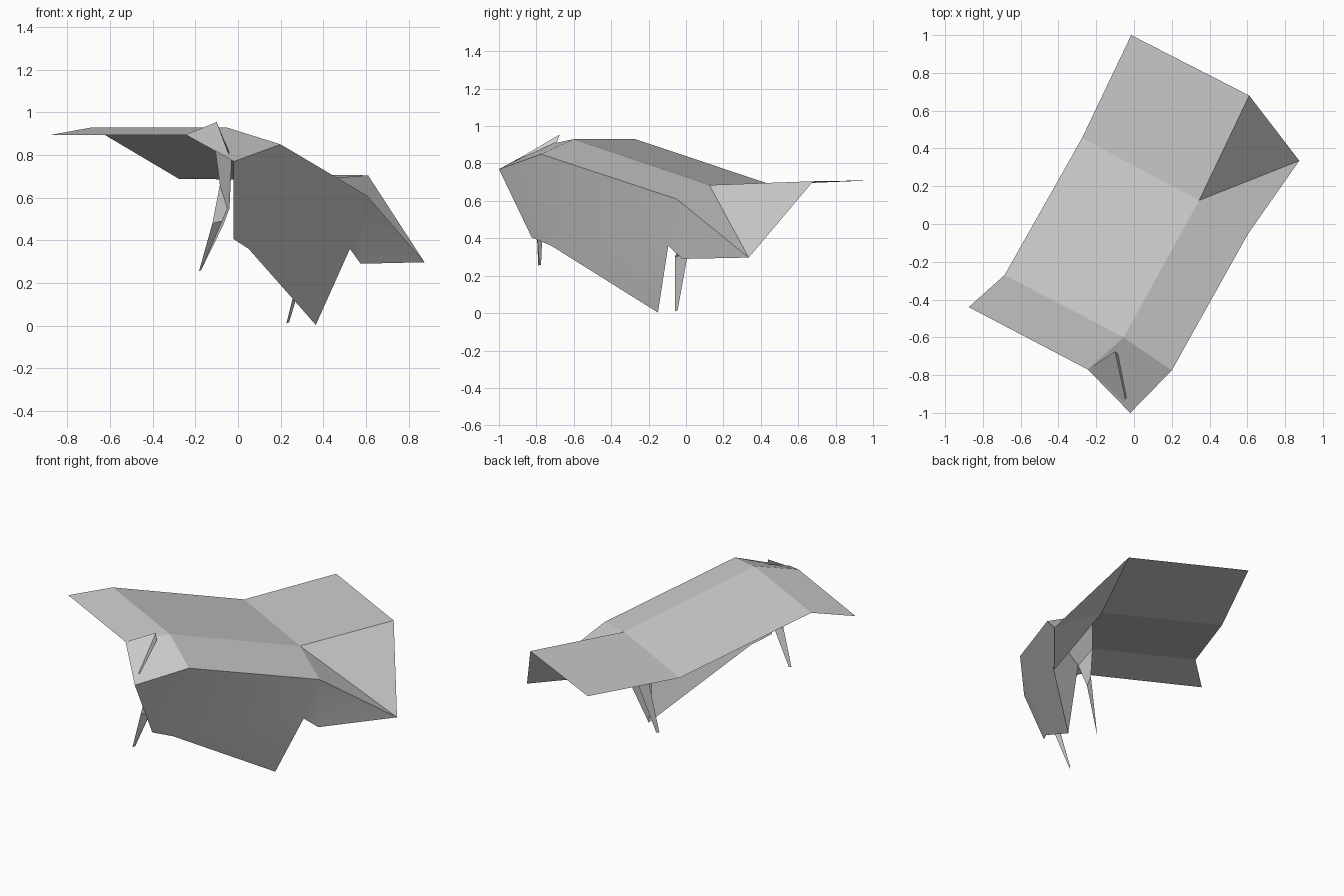
import bpy, bmesh

if "Cube" in bpy.data.objects:
    bpy.data.objects.remove(bpy.data.objects["Cube"])


def sheet(name, rows, extra=(), ridge=None):
    """Open sheet lofted through rows of points, plus extra triangles (tip or (row, col) corners)."""
    bm = bmesh.new()
    grid = [[bm.verts.new(p) for p in row] for row in rows]
    for a, b in zip(grid, grid[1:]):
        for i in range(len(a) - 1):
            bm.faces.new((a[i], b[i], b[i + 1], a[i + 1]))
    for tri in extra:
        bm.faces.new([grid[c[0]][c[1]] if len(c) == 2 else bm.verts.new(c) for c in tri])
    if ridge:  # split one bent panel along a chosen diagonal
        a, b = (grid[r][c] for r, c in ridge)
        face = next(f for f in a.link_faces if b in f.verts)
        bmesh.utils.face_split(face, a, b)
    mesh = bpy.data.meshes.new(name)
    bm.to_mesh(mesh)
    bm.free()
    ob = bpy.data.objects.new(name, mesh)
    bpy.context.collection.objects.link(ob)
    bpy.ops.object.select_all(action='DESELECT')
    ob.select_set(True)
    bpy.context.view_layer.objects.active = ob
    bpy.ops.object.shade_smooth_by_angle(angle=0.2)
    return ob


# folded body shell: left edge, ridge, shoulder, lower hem (each front to back)
ridge_rear = (.345, .125, .685)
hip_rear = (.575, -.02, .29)
tail_corner = (.875, .335, .297)
outer_tip = (.365, -.15, .003)
hem_rear = (.525, -.095, .36)
sheet("body_shell", [
    [(-.875, -.44, .895), (-.685, -.27, .93), (-.275, .455, .687), (-.015, 1.0, .71)],
    [(-.245, -.77, .895), (-.055, -.60, .93), ridge_rear, (.61, .68, .705)],
    [(-.02, -1.0, .77), (.20, -.775, .85), (.605, -.05, .61), tail_corner],
    [(-.02, -.825, .405), (.05, -.72, .36), hem_rear, hip_rear],
], extra=[((3, 1), outer_tip, (3, 2))], ridge=((1, 2), (2, 3)))

# rear closing panel under the tail flap
sheet("rear_panel", [[tail_corner, ridge_rear]], extra=[((0, 0), hip_rear, (0, 1))])

# small pointed folded ear standing on the front corner
sheet("ear", [[(-.245, -.77, .895), (-.10, -.675, .955), (-.085, -.69, .915)],
              [(-.05, -.945, .80), (-.045, -.93, .805), (-.04, -.92, .81)]])

# back wall of the outer leg, running up under the body
sheet("outer_leg_back", [[hem_rear, outer_tip],
                         [(.50, -.06, .50), (.31, -.13, .45)],
                         [(.48, .0, .60), (.34, -.02, .64)]])

# thin inner legs, lofted from body down to the tip
sheet("front_inner_leg", [
    [(-.11, -.76, .85), (-.03, -.92, .80), (-.03, -.94, .76)],
    [(-.085, -.78, .66), (-.05, -.82, .55), (-.04, -.83, .55)],
    [(-.12, -.80, .48), (-.075, -.765, .49), (-.07, -.80, .47)],
    [(-.183, -.79, .255), (-.175, -.775, .258), (-.172, -.785, .262)]])
sheet("rear_inner_leg", [
    [(.505, .02, .41), (.39, .095, .61)],
    [(.40, -.02, .38), (.36, .06, .47)],
    [(.30, -.06, .30), (.33, .01, .32)],
    [(.227, -.06, .01), (.24, -.045, .015)]])
